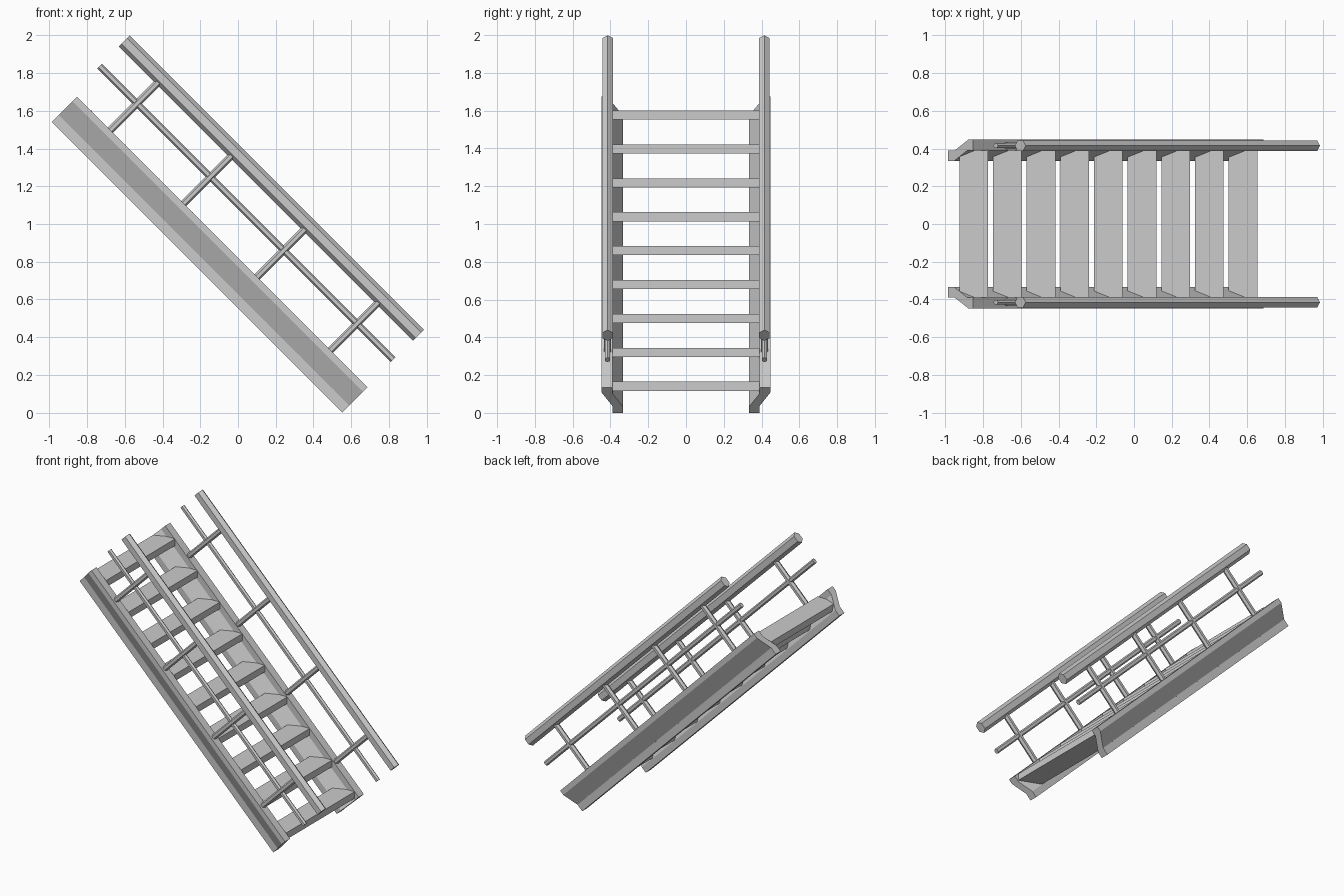
import bpy, bmesh, math
from mathutils import Vector

if "Cube" in bpy.data.objects:
    bpy.data.objects.remove(bpy.data.objects["Cube"])

S = math.sqrt(0.5)
N = Vector((S, 0, S))      # up, square to the slope
D = Vector((S, 0, -S))     # down the slope
Y = Vector((0, 1, 0))


def prism(name, profile, u, v, start, end):
    """Extrude a profile (in the u, v plane) from start to end."""
    start, end = Vector(start), Vector(end)
    bm = bmesh.new()
    face = bm.faces.new([bm.verts.new(start + u * a + v * b) for a, b in profile])
    ext = bmesh.ops.extrude_face_region(bm, geom=[face], use_keep_orig=True)
    verts = [g for g in ext["geom"] if isinstance(g, bmesh.types.BMVert)]
    bmesh.ops.translate(bm, verts=verts, vec=end - start)
    bmesh.ops.recalc_face_normals(bm, faces=bm.faces)
    mesh = bpy.data.meshes.new(name)
    bm.to_mesh(mesh)
    bm.free()
    obj = bpy.data.objects.new(name, mesh)
    bpy.context.collection.objects.link(obj)
    return obj


def hexagon(a, b):
    """Six-sided section, points at +-a, flat sides at +-b."""
    return [(a, 0), (a / 2, b), (-a / 2, b), (-a, 0), (-a / 2, -b), (a / 2, -b)]


# Cranked stringer section: (height square to slope, distance from centre)
stringer = [(0, 0.333), (0, 0.39), (0.052, 0.39), (0.155, 0.448),
            (0.19, 0.448), (0.19, 0.39), (0.145, 0.39), (0.045, 0.333)]

for side, s in (("left", 1), ("right", -1)):
    y = 0.415 * s
    prism(f"stringer_{side}", stringer, N, Y * s, (-0.987, 0, 1.54), (0.553, 0, 0))
    # handrail and thinner middle rail
    prism(f"handrail_{side}", hexagon(0.041, 0.0275), N, Y,
          (-0.603, y, 1.97), (0.957, y, 0.41))
    prism(f"middle_rail_{side}", hexagon(0.018, 0.013), N, Y,
          (-0.733, y, 1.837), (0.823, y, 0.281))
    # posts from stringer to handrail
    for i in range(4):
        x, z = -0.682 + 0.389 * i, 1.492 - 0.389 * i
        prism(f"post_{side}_{i + 1}", hexagon(0.019, 0.018), D, Y,
              (x, y, z), (x + 0.265, y, z + 0.265))

# treads
for i in range(9):
    x, z = -0.85 + 0.1785 * i, 1.577 - 0.1795 * i
    prism(f"tread_{i + 1}",
          [(-0.076, -0.024), (0.076, -0.024), (0.076, 0.024), (-0.076, 0.024)],
          Vector((1, 0, 0)), Vector((0, 0, 1)), (x, -0.392, z), (x, 0.392, z))
